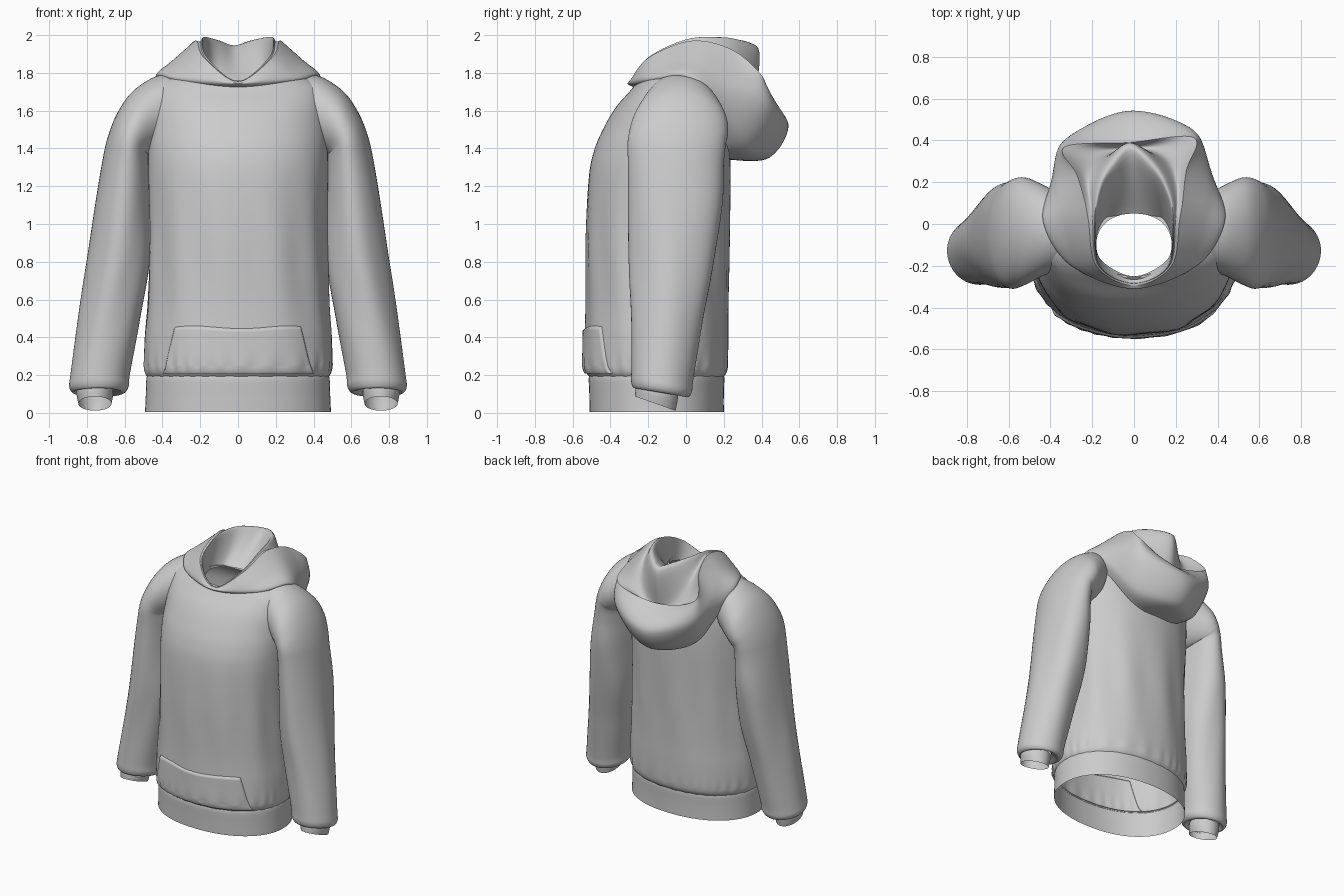
import bpy
import bmesh
from math import sin, cos, pi, exp, asin
from mathutils import Vector

cube = bpy.data.objects.get("Cube")
if cube:
    bpy.data.objects.remove(cube, do_unlink=True)

fabric = bpy.data.materials.new("light_grey_fabric")
fabric.use_nodes = True
GREY = (0.6, 0.6, 0.6, 1)
fabric.diffuse_color = GREY
fabric.node_tree.nodes["Principled BSDF"].inputs["Base Color"].default_value = GREY


def spline(keys, t, closed=False):
    """Catmull-Rom through equal-length tuples, t measured in key steps."""
    n = len(keys)
    i = int(t) if closed else min(int(t), n - 2)
    f = t - i

    def key(k):
        return keys[k % n] if closed else keys[max(0, min(n - 1, k))]

    out = []
    for a, b, c, d in zip(key(i - 1), key(i), key(i + 1), key(i + 2)):
        out.append(b + f * (c - a + f * (2 * a - 5 * b + 4 * c - d
                                         + f * (3 * (b - c) + d - a))) / 2)
    return out


def sheet(name, point, around, along, closed=True):
    """Grid surface from point(u, v), with u and v running 0..1."""
    bm = bmesh.new()
    cols = around if closed else around + 1
    rows = [[bm.verts.new(point(i / around, j / along)) for i in range(cols)]
            for j in range(along + 1)]
    for low, high in zip(rows, rows[1:]):
        for i in range(around):
            k = (i + 1) % cols
            bm.faces.new((low[i], low[k], high[k], high[i]))
    mesh = bpy.data.meshes.new(name)
    bm.to_mesh(mesh)
    bm.free()
    obj = bpy.data.objects.new(name, mesh)
    bpy.context.collection.objects.link(obj)
    mesh.materials.append(fabric)
    bpy.ops.object.select_all(action='DESELECT')
    obj.select_set(True)
    bpy.context.view_layer.objects.active = obj
    bpy.ops.object.shade_smooth_by_angle(angle=pi / 3)


def rounded(c, power=0.92):
    return abs(c) ** power * (1 if c > 0 else -1)


# Torso: height, half width, front y, back y
BODY = [(.19, .48, -.51, .2), (.24, .497, -.535, .22), (.4, .495, -.535, .225),
        (.6, .48, -.53, .225), (.95, .47, -.53, .23), (1.25, .475, -.515, .235),
        (1.4, .475, -.483, .232), (1.52, .47, -.43, .222), (1.62, .46, -.37, .2),
        (1.7, .43, -.3, .15), (1.75, .33, -.26, .1), (1.75, .18, -.25, .05)]


def body_point(angle, t):
    z, half, front, back = spline(BODY, t)
    # uneven gathers above the hem and long soft vertical folds
    gather = .004 * exp(-abs(z - .25) / .05) * sin(30 * angle + 4 * sin(3 * angle))
    drape = .006 * sin(11 * angle + 2 * z) * max(0, 1 - abs(z - .8) / .6)
    swell = 1 + (gather + drape) / .45
    x = half * swell * rounded(cos(angle))
    y = (front + back) / 2 + (back - front) / 2 * swell * rounded(sin(angle))
    lift = .035 * cos(angle) ** 2 * max(0, min(1, (z - 1.5) / .2))
    return Vector((x, y, z + lift))


sheet("torso", lambda u, v: body_point(2 * pi * u, v * (len(BODY) - 1)), 160, 88)

# Hem band
HEM = [(.005, .492, -.51, .2), (.1, .488, -.512, .2), (.185, .485, -.515, .203),
       (.2, .478, -.505, .197)]


def hem_point(u, v):
    z, half, front, back = spline(HEM, v * (len(HEM) - 1))
    a = 2 * pi * u
    return (half * rounded(cos(a)),
            (front + back) / 2 + (back - front) / 2 * rounded(sin(a)), z)


sheet("hem_band", hem_point, 96, 9)


# Front pouch pocket with slanted hand openings and a sagging top edge
def pocket_point(u, v):
    half = .4 - .07 * v
    angle = -pi / 2 + (2 * u - 1) * asin(half / .5)
    sag = .04 * v * sin(9 * u)
    p = body_point(angle, .6 + 1.72 * v + sag)
    edge = min(1, 40 * u, 40 * (1 - u), 20 * (1 - v))
    p += Vector((cos(angle), sin(angle), 0)) * (.013 * edge - .002)
    return p


sheet("front_pocket", pocket_point, 80, 40, closed=False)

# Sleeve sections: inner x, z, outer x, z, front y, back y
SLEEVE = [(.38, 1.4, .35, 1.8, -.22, .15), (.43, 1.37, .45, 1.775, -.25, .19),
          (.46, 1.36, .56, 1.7, -.285, .22), (.47, 1.36, .635, 1.595, -.302, .222),
          (.47, 1.36, .685, 1.475, -.31, .21), (.465, 1.27, .715, 1.35, -.307, .2),
          (.46, 1.1, .757, 1.1, -.305, .195), (.465, .8, .8, .8, -.3, .15),
          (.515, .5, .845, .5, -.29, .09), (.57, .22, .885, .22, -.29, .04),
          (.58, .14, .893, .14, -.29, .03), (.61, .11, .87, .11, -.275, .005),
          (.66, .14, .85, .14, -.25, -.04)]
CUFF = [(.665, .15, .85, .15, -.25, -.04), (.66, .1, .855, .1, -.265, -.045),
        (.67, .045, .845, .045, -.27, -.055)]


def tube(keys, side, slope, wrinkle):
    def point(u, v):
        ix, iz, ox, oz, front, back = spline(keys, v * (len(keys) - 1))
        a = 2 * pi * u * side
        mid = (iz + oz) / 2
        fold = 1 + wrinkle * sin(5 * a + 3 * mid) * max(0, 1 - abs(mid - .7) / .6)
        c, s = cos(a) * fold, sin(a) * fold
        x = (ix + ox) / 2 + c * (ox - ix) / 2
        y = (front + back) / 2 + s * (back - front) / 2
        z = mid + c * (oz - iz) / 2
        droop = slope * (y + .15) * max(0, min(1, (.5 - z) / .3))
        return (side * x, y, z - droop)
    return point


for label, side in (("left", 1), ("right", -1)):
    sheet(label + "_sleeve", tube(SLEEVE, side, .17, .025), 56, 84)
    sheet(label + "_cuff", tube(CUFF, side, .35, 0), 40, 8)

# Hood: half loops from centre front round to centre back
NECKLINE = [(0, -.25, 1.73), (.15, -.18, 1.74), (.18, -.08, 1.76),
            (.14, .02, 1.76), (.08, .04, 1.76), (0, .05, 1.76)]
FOLD = [(0, -.28, 1.755), (.16, -.2, 1.87), (.185, 0, 1.965),
        (.15, .18, 1.985), (.08, .3, 1.97), (0, .37, 1.945)]
VALLEY = [(0, -.285, 1.755), (.17, -.2, 1.875), (.2, .02, 1.965),
          (.21, .2, 1.9), (.17, .31, 1.75), (0, .36, 1.63)]
RIM = [(0, -.295, 1.755), (.18, -.2, 1.88), (.22, .03, 1.97),
       (.26, .24, 1.92), (.31, .39, 1.77), (0, .39, 1.68)]
BULGE = [(0, -.31, 1.745), (.25, -.21, 1.81), (.34, .02, 1.87),
         (.37, .21, 1.77), (.31, .42, 1.61), (0, .54, 1.53)]
DRAPE = [(0, -.3, 1.735), (.3, -.2, 1.765), (.43, 0, 1.795),
         (.4, .17, 1.66), (.27, .32, 1.42), (0, .44, 1.35)]
UNDER = [(0, -.27, 1.72), (.28, -.17, 1.73), (.4, 0, 1.75),
         (.36, .14, 1.58), (.22, .22, 1.38), (0, .22, 1.34)]


def hood_layer(halves):
    loops = [half + [(-x, y, z) for x, y, z in half[-2:0:-1]] for half in halves]

    def point(u, v):
        t = u * len(loops[0])
        column = [spline(loop, t, closed=True) for loop in loops]
        x, y, z = spline(column, v * (len(loops) - 1))
        # the drape hangs a little to one side
        slip = max(0, y - .1)
        return (x - .08 * slip, y + .25 * slip * x, z)
    return point


sheet("hood_lining", hood_layer([NECKLINE, FOLD, VALLEY, RIM]), 100, 30)
sheet("hood_outside", hood_layer([RIM, BULGE, DRAPE, UNDER]), 100, 30)
